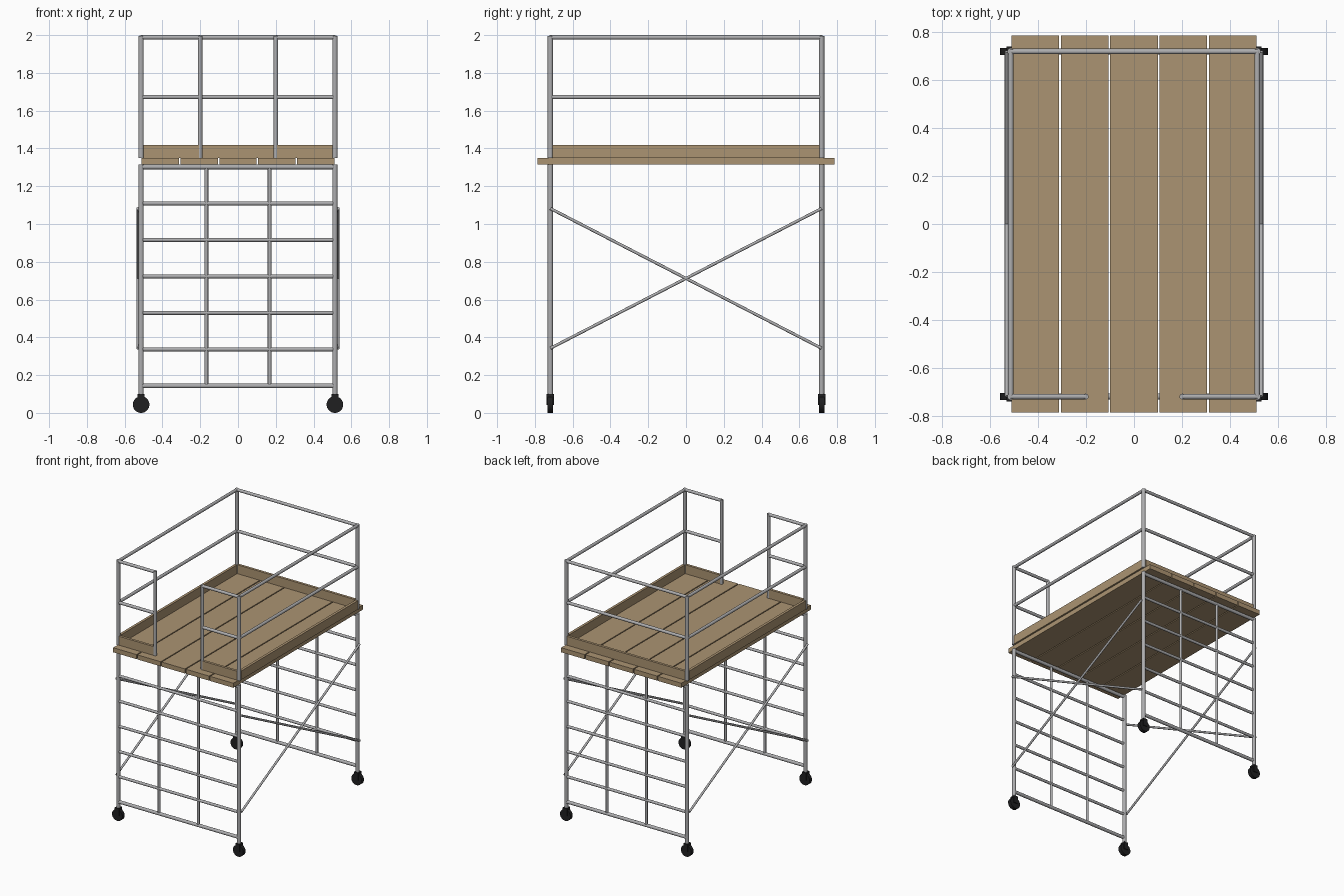
import bpy, math
from mathutils import Vector

if "Cube" in bpy.data.objects:
    bpy.data.objects.remove(bpy.data.objects["Cube"])

PX, PY = 0.513, 0.718          # post positions
DECK_LOW, DECK_TOP = 1.315, 1.35
TOP_RAIL, MID_RAIL = 1.988, 1.672
GATE = 0.201


def material(name, colour):
    m = bpy.data.materials.new(name)
    m.diffuse_color = (*colour, 1)
    m.use_nodes = True
    m.node_tree.nodes["Principled BSDF"].inputs["Base Color"].default_value = m.diffuse_color
    return m


STEEL = material("galvanised steel", (0.42, 0.42, 0.43))
WOOD = material("plank wood", (0.41, 0.295, 0.168))
RUBBER = material("black rubber", (0.014, 0.014, 0.015))


def tube(name, a, b, r, mat=STEEL, sides=20):
    a, b = Vector(a), Vector(b)
    d = b - a
    bpy.ops.mesh.primitive_cylinder_add(
        vertices=sides, radius=r, depth=d.length, location=(a + b) / 2,
        rotation=d.to_track_quat('Z', 'Y').to_euler())
    o = bpy.context.object
    o.name = name
    o.data.materials.append(mat)
    bpy.ops.object.shade_smooth_by_angle(angle=math.radians(40))
    return o


def box(name, lo, hi, mat):
    lo, hi = Vector(lo), Vector(hi)
    bpy.ops.mesh.primitive_cube_add(size=1, location=(lo + hi) / 2)
    o = bpy.context.object
    o.name = name
    o.scale = hi - lo
    bpy.ops.object.transform_apply(location=False, rotation=False, scale=True)
    o.data.materials.append(mat)
    return o


# Corner posts and casters
for sx in (-1, 1):
    for sy in (-1, 1):
        x, y = sx * PX, sy * PY
        tube("lower_post", (x, y, 0.09), (x, y, DECK_LOW), 0.014)
        tube("guard_post", (x, y, DECK_TOP), (x, y, TOP_RAIL + 0.008), 0.014)
        tube("caster_wheel", (x, y - 0.014, 0.044), (x, y + 0.014, 0.044), 0.044, RUBBER, 32)
        box("caster_fork", (x - 0.018, y - 0.02, 0.042), (x + 0.018, y + 0.02, 0.1), RUBBER)

# Ladder end frames
for sy in (-1, 1):
    y = sy * PY
    for i in range(7):
        z = 0.143 + i * (1.302 - 0.143) / 6
        r = 0.0125 if i in (0, 6) else 0.0105
        tube("ladder_rung", (-PX, y, z), (PX, y, z), r)
    for x in (-0.167, 0.167):
        tube("ladder_upright", (x, y, 0.143), (x, y, 1.302), 0.0095)

# Diagonal braces on both long sides
for sx in (-1, 1):
    x = sx * 0.53
    for s in (-1, 1):
        tube("diagonal_brace", (x, -s * PY, 0.342), (x, s * PY, 1.082), 0.008)

# Deck planks
for i in range(5):
    x = (i - 2) * 0.2055
    box("deck_plank", (x - 0.099, -0.785, DECK_LOW), (x + 0.099, 0.785, DECK_TOP), WOOD)

# Guard rails, with a gate opening at the front
for z in (MID_RAIL, TOP_RAIL):
    for x in (-PX, PX):
        tube("side_rail", (x, -PY, z), (x, PY, z), 0.0115)
        tube("front_rail", (x, -PY, z), (math.copysign(GATE, x), -PY, z), 0.0115)
    tube("back_rail", (-PX, PY, z), (PX, PY, z), 0.0115)
for x in (-GATE, GATE):
    tube("gate_post", (x, -PY, DECK_TOP), (x, -PY, TOP_RAIL + 0.008), 0.012)

# Toe boards
T, H = 0.01, 1.418
for s in (-1, 1):
    x = s * PX
    box("side_toe_board", (x - T, -PY + 0.012, DECK_TOP), (x + T, PY - 0.012, H), WOOD)
    a, b = sorted((s * (PX - 0.012), s * GATE))
    box("front_toe_board", (a, -PY - T, DECK_TOP), (b, -PY + T, H), WOOD)
box("back_toe_board", (-PX + 0.012, PY - T, DECK_TOP), (PX - 0.012, PY + T, H), WOOD)
